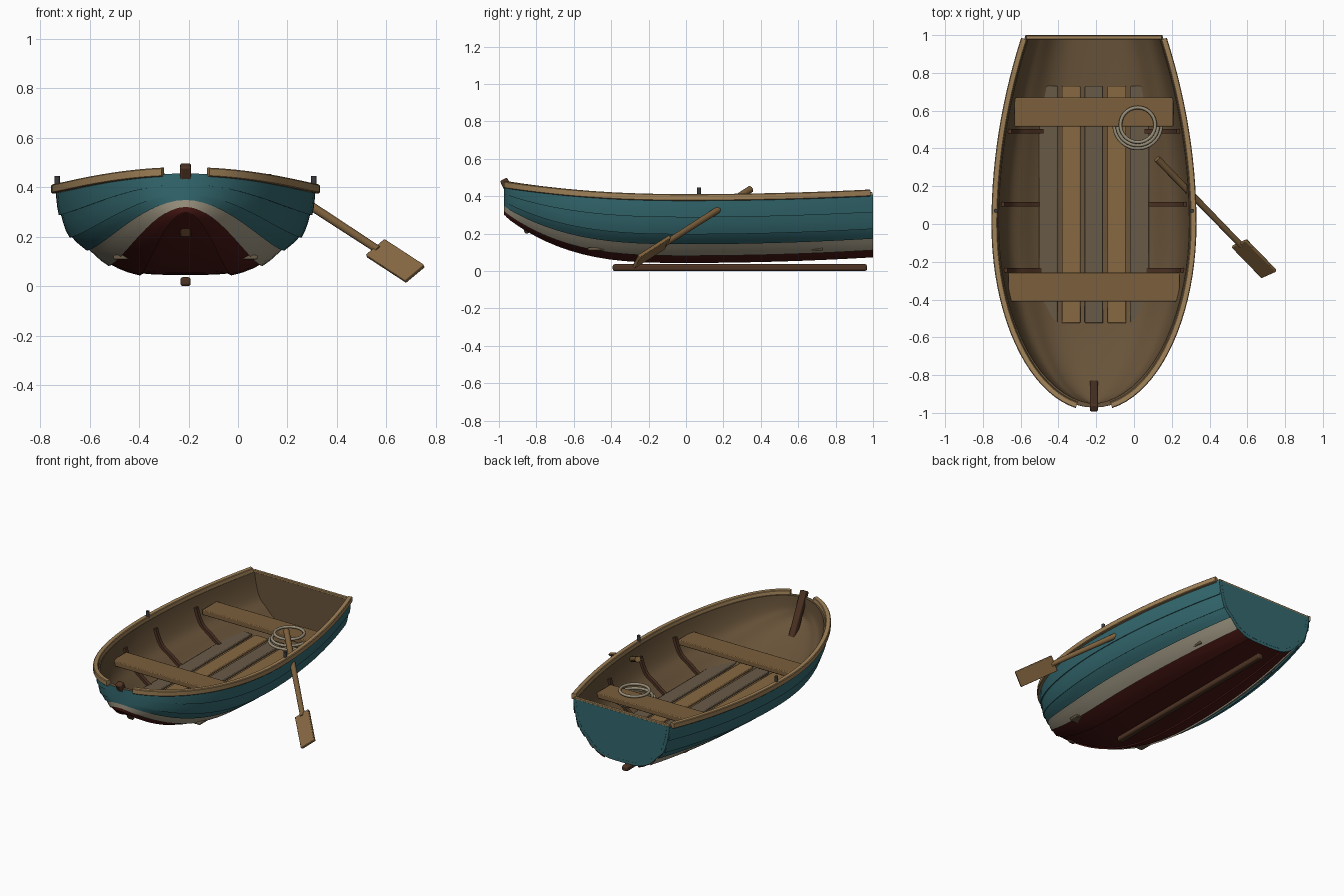
import bpy, bmesh, math
from mathutils import Vector, Matrix

if "Cube" in bpy.data.objects:
    bpy.data.objects.remove(bpy.data.objects["Cube"])

CX = -0.212          # boat centreline
L = 0.972            # bow length


def mat(name, r, g, b):
    m = bpy.data.materials.new(name)
    m.diffuse_color = [(c / 255) ** 2.2 for c in (r, g, b)] + [1]
    m.use_nodes = True
    m.node_tree.nodes["Principled BSDF"].inputs["Base Color"].default_value = m.diffuse_color
    return m


TEAL = mat("teal_paint", 54, 104, 110)
CREAM = mat("cream_paint", 160, 152, 132)
RED = mat("dark_red_paint", 74, 30, 27)
INNER = mat("inner_wood", 104, 84, 60)
RAIL = mat("rail_wood", 158, 128, 88)
SEAT = mat("seat_wood", 122, 95, 62)
PALE = mat("pale_slat", 134, 104, 68)
GREY = mat("weathered_slat", 104, 90, 72)
DARK = mat("dark_wood", 78, 54, 40)
IRON = mat("iron", 62, 62, 64)
ROPE = mat("rope", 150, 140, 118)


def finish(name, bm, *mats, mirror=False, bevel=0, angle=35):
    me = bpy.data.meshes.new(name)
    bm.to_mesh(me)
    bm.free()
    ob = bpy.data.objects.new(name, me)
    bpy.context.collection.objects.link(ob)
    for m in mats:
        me.materials.append(m)
    bpy.ops.object.select_all(action='DESELECT')
    ob.select_set(True)
    bpy.context.view_layer.objects.active = ob
    bpy.ops.object.shade_smooth_by_angle(angle=math.radians(angle))
    if bevel:
        b = ob.modifiers.new("bevel", 'BEVEL')
        b.width, b.segments = bevel, 2
    if mirror:
        ob.modifiers.new("mirror", 'MIRROR')
    ob.location.x = CX
    return ob


def loft(name, rows, *mats, closed=False, mirror=False, angle=35):
    bm = bmesh.new()
    vs = [[bm.verts.new(p) for p in r] for r in rows]
    n = len(rows[0])
    for a, b in zip(vs, vs[1:]):
        for j in range(n if closed else n - 1):
            k = (j + 1) % n
            bm.faces.new((a[j], b[j], b[k], a[k]))
    if closed:
        bm.faces.new(vs[0])
        bm.faces.new(vs[-1][::-1])
        bmesh.ops.recalc_face_normals(bm, faces=bm.faces)
    return finish(name, bm, *mats, mirror=mirror, angle=angle)


def box(name, size, loc, m, matrix=Matrix(), bevel=0.005, mirror=False):
    bm = bmesh.new()
    bmesh.ops.create_cube(bm, size=1)
    bmesh.ops.scale(bm, vec=size, verts=bm.verts)
    bmesh.ops.transform(bm, matrix=Matrix.Translation(loc) @ matrix, verts=bm.verts)
    return finish(name, bm, m, bevel=bevel, mirror=mirror)


# Hull lines: half width, keel height and sheer height along y
def width(y):
    return 0.525 * (math.sqrt(max(0, 1 - (y / L) ** 2)) if y < 0 else 1 - 0.31 * y * y)


def keel_z(y):
    return 0.045 + (0.255 * (-y / L) ** 3 if y < 0 else 0.03 * y * y)


def sheer_z(y):
    return 0.385 + (0.07 * (-y / L) ** 2.2 if y < 0 else 0.025 * y * y)


PROFILE = [Vector(p) for p in ((-.35, .02), (0, 0), (.35, .02), (.585, .13), (.75, .31),
                               (.88, .46), (.96, .72), (1, 1), (1.02, 1.3))]


def curve(t):
    i = min(int(t), 5)
    f = t - i
    a, b, c, d = PROFILE[i:i + 4]
    return 0.5 * (2 * b + (c - a) * f + (2 * a - 5 * b + 4 * c - d) * f * f
                  + (3 * b - a - 3 * c + d) * f ** 3)


def hull(y, t, inset=0.0, out=0.0):
    w, z0, z1 = max(0, width(y) - inset), keel_z(y) + inset, sheer_z(y)
    at = lambda s: Vector((curve(s).x * w, 0, z0 + curve(s).y * (z1 - z0)))
    p = at(t)
    tan = at(min(6, t + .05)) - at(max(0, t - .05))
    n = Vector((tan.z, 0, -tan.x)).normalized() if tan.length else Vector()
    p += n * out * min(1, w / 0.12)
    return (max(0, p.x), y * ((L - inset) / L if y < 0 else 1), p.z)


STATIONS = ([-L * math.cos(math.radians(a)) for a in range(0, 90, 5)]
            + [i / 14 for i in range(15)])

# Overlapping planks, keel to sheer
names = ["garboard_plank", "bottom_plank", "waterline_plank", "lower_plank", "middle_plank", "top_plank"]
for i, (nm, m) in enumerate(zip(names, (RED, RED, CREAM, TEAL, TEAL, TEAL))):
    rows = []
    for y in STATIONS:
        row = [hull(y, i)] if i else []
        row += [hull(y, i + k / 3, out=0.009 * (1 - k / 3) if i else 0) for k in range(4)]
        rows.append(row)
    loft(nm, rows, m, mirror=True)

# Inner lining with rim
inner_t = [6 - k / 3 for k in range(19)]
loft("inner_lining", [[hull(y, 6)] + [hull(y, t, 0.02) for t in inner_t] for y in STATIONS],
     INNER, mirror=True)

# Transom: painted outside, bare wood inside
half = [hull(1.0, k / 3) for k in range(19)]
ring = half[::-1] + [(-x, y, z) for x, y, z in half[1:]]
transom = loft("transom", [[(x, yy, z) for x, _, z in ring] for yy in (0.98, 0.999)],
               TEAL, INNER, closed=True)
for f in transom.data.polygons:
    if f.normal.y < -0.9:
        f.material_index = 1
box("transom_rail", (0.72, 0.02, 0.014), (0, 0.988, 0.414), RAIL, bevel=0.003)

# Side rails
ys = [-L * math.cos(math.radians(a)) for a in range(10, 90, 4)] + [i * 0.98 / 14 for i in range(15)]
rows = []
for y in ys:
    e = 0.004
    t = Vector((width(y + e) - width(y - e), 2 * e)).normalized()
    n = Vector((t.y, -t.x))
    z = sheer_z(y) + 0.006
    rows.append([(width(y) + n.x * o, y + n.y * o, z + h) for o, h in
                 ((-.018, -.012), (-.014, .016), (-.010, .02), (.014, .02), (.018, .016),
                  (.018, -.012), (.014, -.016), (-.014, -.016))])
loft("side_rails", rows, RAIL, closed=True, mirror=True)

# Ribs against the lining
for i, (y, ta, tb) in enumerate(((0.49, 2.0, 5.3), (0.105, 2.0, 5.3), (-0.25, 2.0, 5.3))):
    rows = []
    for k in range(13):
        t = ta + (tb - ta) * k / 12
        a, b = Vector(hull(y, t, 0.018)), Vector(hull(y, t, 0.02, -0.018))
        d = Vector((0, 0.012, 0))
        rows.append([a - d, a + d, b + d, b - d])
    loft(f"rib_{i + 1}", rows, DARK, closed=True, mirror=True)

# Floor slats and seats
for i in range(5):
    box(f"floor_slat_{i + 1}", (0.098, 1.255, 0.018), ((i - 2) * 0.121, 0.103, 0.117),
        PALE if i % 2 else GREY)
box("rear_seat", (0.84, 0.155, 0.035), (0, 0.593, 0.292), SEAT)
box("front_seat", (0.905, 0.155, 0.035), (0, -0.333, 0.292), SEAT)

# Keel and stem post
box("keel", (0.042, 1.36, 0.036), (0, 0.288, 0.018), DARK, bevel=0.01)
top, bottom = Vector((0, -0.976, 0.49)), Vector((0, -0.838, 0.205))
box("stem_post", (0.044, 0.042, (top - bottom).length), (top + bottom) / 2, DARK,
    (top - bottom).to_track_quat('Z', 'Y').to_matrix().to_4x4(), bevel=0.008)

# Oar pins
bm = bmesh.new()
bmesh.ops.create_cone(bm, cap_ends=True, segments=12, radius1=0.011, radius2=0.011, depth=0.07,
                      matrix=Matrix.Translation((0.519, 0.07, 0.41)))
finish("oar_pins", bm, IRON, mirror=True)

# Oar: round shaft and flat blade
off = Vector((-CX, 0, 0))
a, b = Vector((0.122, 0.345, 0.437)) + off, Vector((0.715, -0.265, 0.05)) + off
d = (b - a).normalized()
wv = Vector((0.06, 0.05, 0.074))
wv = (wv - d * wv.dot(d)).normalized()
frame = Matrix((wv, d.cross(wv), d)).transposed().to_4x4()
neck = a + d * ((b - a).length - 0.23)
bm = bmesh.new()
bmesh.ops.create_cone(bm, cap_ends=True, segments=12, radius1=0.019, radius2=0.016,
                      depth=(neck - a).length,
                      matrix=Matrix.Translation((a + neck) / 2) @ frame)
finish("oar_shaft", bm, SEAT)
box("oar_blade", (0.105, 0.02, 0.25), b - d * 0.125, PALE, frame, bevel=0.004)

# Coiled rope
for i, (r, z) in enumerate(((0.125, 0.268), (0.109, 0.286), (0.092, 0.322))):
    rows = []
    bpy.ops.mesh.primitive_torus_add(major_radius=r, minor_radius=0.0095, major_segments=36,
                                     minor_segments=8, location=(0.02, 0.525, z))
    ob = bpy.context.object
    ob.name = f"rope_coil_{i + 1}"
    ob.data.materials.append(ROPE)
    bpy.ops.object.shade_smooth()
